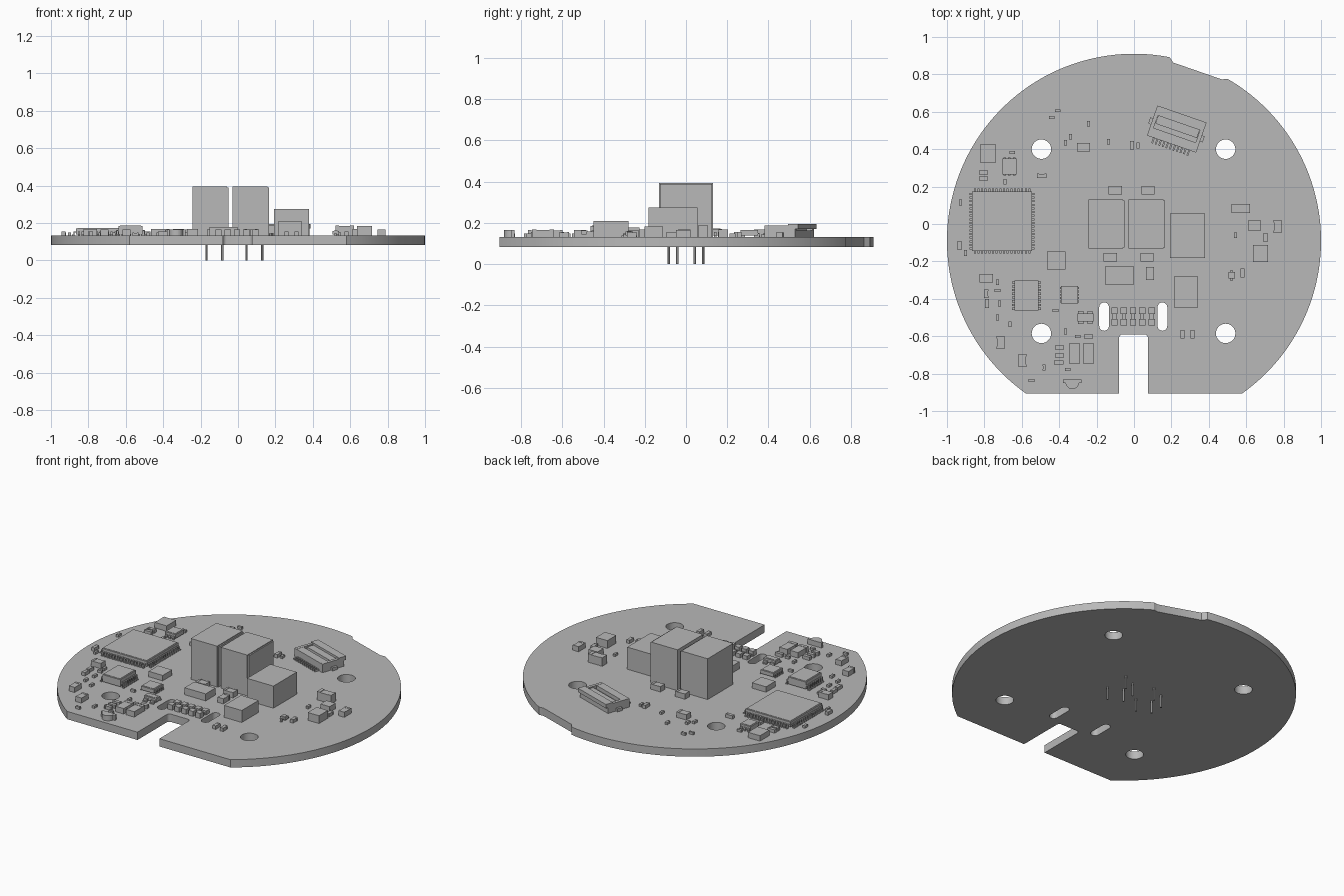
import bpy, bmesh, math
from mathutils import Matrix, Vector

cube = bpy.data.objects.get("Cube")
if cube:
    bpy.data.objects.remove(cube, do_unlink=True)

TOP = 0.133       # upper face of the board
THICK = 0.05

grey = bpy.data.materials.new("plain grey")
grey.use_nodes = True
colour = (0.48, 0.48, 0.48, 1)
grey.diffuse_color = colour
grey.node_tree.nodes["Principled BSDF"].inputs["Base Color"].default_value = colour


def finish(bm, name, smooth=False):
    bmesh.ops.recalc_face_normals(bm, faces=bm.faces)
    mesh = bpy.data.meshes.new(name)
    bm.to_mesh(mesh)
    bm.free()
    mesh.materials.clear()
    mesh.materials.append(grey)
    obj = bpy.data.objects.new(name, mesh)
    bpy.context.collection.objects.link(obj)
    if smooth:
        bpy.ops.object.select_all(action='DESELECT')
        obj.select_set(True)
        bpy.context.view_layer.objects.active = obj
        bpy.ops.object.shade_smooth_by_angle(angle=math.radians(30))
    return obj


def box(bm, x, y, w, d, z0, z1, place=Matrix()):
    """Box centred on x, y, with bottom z0 and top z1, moved by place."""
    m = Matrix.Translation((x, y, (z0 + z1) / 2)) @ Matrix.Diagonal((w, d, z1 - z0, 1))
    bmesh.ops.create_cube(bm, size=1, matrix=place @ m)


def prism(bm, points, z0, z1):
    face = bm.faces.new([bm.verts.new((x, y, z0)) for x, y in points])
    out = bmesh.ops.extrude_face_region(bm, geom=[face])
    verts = [g for g in out["geom"] if isinstance(g, bmesh.types.BMVert)]
    bmesh.ops.translate(bm, verts=verts, vec=(0, 0, z1 - z0))


def block(name, x, y, w, d, height):
    bm = bmesh.new()
    box(bm, x, y, w, d, TOP, TOP + height)
    return finish(bm, name)


def chips(name, w, d, height, spots):
    """Chip parts: a body with slightly taller metal caps on both ends."""
    bm = bmesh.new()
    for x, y in spots:
        box(bm, x, y, w * 0.96, d * 0.96, TOP, TOP + height * 0.95)
        for s in (-1, 1):
            if w > d:
                box(bm, x + s * w * 0.4, y, w * 0.2, d, TOP, TOP + height)
            else:
                box(bm, x, y + s * d * 0.4, w, d * 0.2, TOP, TOP + height)
    return finish(bm, name)


def leaded_chip(name, x, y, w, d, height, count, pitch, reach, sides):
    """Body with bent legs on the given sides (quarter turns from +x)."""
    bm = bmesh.new()
    box(bm, x, y, w, d, TOP + 0.007, TOP + height)
    box(bm, x, y, w - 0.015, d - 0.015, TOP + height, TOP + height + 0.002)
    for side in sides:
        place = Matrix.Translation((x, y, TOP)) @ Matrix.Rotation(side * math.pi / 2, 4, 'Z')
        edge = (w if side % 2 == 0 else d) / 2
        for i in range(count):
            v = (i - (count - 1) / 2) * pitch
            thick = pitch * 0.55
            box(bm, edge + reach * 0.25, v, reach * 0.5, thick, height * 0.45, height * 0.6, place)
            box(bm, edge + reach * 0.5, v, reach * 0.25, thick, 0, height * 0.6, place)
            box(bm, edge + reach * 0.75, v, reach * 0.5, thick, 0, 0.006, place)
    return finish(bm, name)


def arc(cx, cy, r, a0, a1, n):
    return [(cx + r * math.cos(a0 + (a1 - a0) * i / n),
             cy + r * math.sin(a0 + (a1 - a0) * i / n)) for i in range(n + 1)]


# Board: round outline with a shallow side notch, flat front edge and slot
corner = math.asin(0.815)
rim = arc(0, -0.09, 1, -corner, math.pi + corner, 150)
notch = [(0.5, 0.776), (0.47, 0.773), (0.21, 0.863), (0.19, 0.892)]
before = [p for p in rim if p[1] < 0 and p[0] > 0 or p[0] > 0.5]
after = [p for p in rim if p not in before and p[0] < 0.19]
quarter = math.pi / 2
slot = ([(-0.08, -0.905)] + arc(-0.06, -0.61, 0.02, 2 * quarter, quarter, 5)
        + arc(0.055, -0.61, 0.02, quarter, 0, 5) + [(0.075, -0.905)])
loops = [before + notch + after + slot]
for x in (-0.495, 0.49):
    for y in (0.4, -0.585):
        loops.append(arc(x, y, 0.052, 0, 2 * math.pi, 32)[:-1])
for x in (-0.16, 0.152):
    loops.append(arc(x, -0.445, 0.026, 0, math.pi, 10)
                 + arc(x, -0.545, 0.026, math.pi, 2 * math.pi, 10))

curve = bpy.data.curves.new("board_outline", 'CURVE')
curve.dimensions = '2D'
curve.fill_mode = 'BOTH'
curve.extrude = THICK / 2
for loop in loops:
    spline = curve.splines.new('POLY')
    spline.points.add(len(loop) - 1)
    for point, (x, y) in zip(spline.points, loop):
        point.co = (x, y, 0, 1)
    spline.use_cyclic_u = True
outline = bpy.data.objects.new("board_outline", curve)
bpy.context.collection.objects.link(outline)
graph = bpy.context.evaluated_depsgraph_get()
flat = bpy.data.meshes.new_from_object(outline.evaluated_get(graph))
bm = bmesh.new()
bm.from_mesh(flat)
bmesh.ops.remove_doubles(bm, verts=bm.verts, dist=0.0001)
bmesh.ops.translate(bm, verts=bm.verts, vec=(0, 0, TOP - THICK / 2))
for f in bm.faces:
    f.material_index = 0
bpy.data.objects.remove(outline, do_unlink=True)
bpy.data.meshes.remove(flat)
finish(bm, "board", smooth=True)

# Two tall blocks with pins passing through the board
for name, x in (("left_tall", 0.067), ("right_tall", -0.147)):
    bm = bmesh.new()
    box(bm, x - 0.004, 0, 0.187, 0.26, TOP, 0.395)
    box(bm, x + 0.0935, 0, 0.008, 0.25, TOP, 0.39)
    finish(bm, name + "_block")
    bm = bmesh.new()
    for px, py in ((-0.022, 0.042), (0.063, 0.083)):
        for s in (-1, 1):
            m = Matrix.Translation((x + px, s * py, 0.07))
            bmesh.ops.create_cone(bm, cap_ends=True, segments=12, radius1=0.006,
                                  radius2=0.006, depth=0.14, matrix=m)
    finish(bm, name + "_pins", smooth=True)

# Larger plain parts
block("power_block", 0.285, -0.063, 0.187, 0.237, 0.142)
block("inductor", 0.278, -0.363, 0.125, 0.17, 0.077)
block("wide_capacitor", -0.077, -0.275, 0.15, 0.1, 0.045)
block("crystal", -0.78, 0.377, 0.085, 0.095, 0.035)
block("regulator", -0.415, -0.195, 0.1, 0.095, 0.035)
block("right_edge_block", 0.677, -0.157, 0.08, 0.09, 0.05)
block("right_edge_chip", 0.645, -0.008, 0.065, 0.06, 0.035)

# Chips with legs
leaded_chip("main_processor", -0.705, 0.015, 0.32, 0.32, 0.038, 16, 0.0195, 0.022, range(4))
leaded_chip("memory_chip", -0.575, -0.383, 0.127, 0.16, 0.052, 8, 0.02, 0.022, (0, 2))
leaded_chip("driver_chip", -0.345, -0.378, 0.092, 0.095, 0.03, 5, 0.018, 0.008, (0, 2))
leaded_chip("sensor_chip", -0.666, 0.307, 0.075, 0.085, 0.032, 3, 0.025, 0.01, (1, 3))
leaded_chip("transistor", -0.26, -0.5, 0.085, 0.045, 0.03, 2, 0.05, 0.018, (1, 3))
leaded_chip("small_transistor", 0.522, -0.275, 0.035, 0.035, 0.025, 1, 0.02, 0.02, (1, 3))

# Chip parts grouped by size
chips("wide_capacitors", 0.07, 0.046, 0.035,
      [(-0.27, 0.41), (-0.1, 0.18), (0.075, 0.18), (-0.127, -0.178), (0.07, -0.178),
       (-0.79, -0.29)])
chips("long_capacitor", 0.1, 0.048, 0.055, [(0.57, 0.083)])
chips("upright_capacitors", 0.058, 0.107, 0.035, [(-0.318, -0.693), (-0.243, -0.693)])
chips("medium_parts", 0.042, 0.07, 0.033,
      [(0.085, -0.265), (-0.713, -0.633), (-0.597, -0.73), (0.768, -0.013)])
chips("wide_resistors", 0.05, 0.022, 0.022,
      [(-0.805, 0.275), (-0.805, 0.243), (-0.493, 0.258), (-0.243, -0.602),
       (-0.398, -0.66), (-0.398, -0.703), (-0.402, -0.74)])
chips("upright_resistors", 0.022, 0.046, 0.022,
      [(-0.933, -0.115), (-0.01, 0.42), (-0.785, -0.425), (-0.79, -0.372), (0.703, -0.072),
       (0.58, -0.262), (0.26, -0.59), (0.313, -0.59)])
chips("tiny_wide_parts", 0.03, 0.015, 0.016,
      [(-0.65, 0.382), (-0.408, 0.605), (-0.44, 0.57), (-0.73, -0.355), (-0.548, -0.837),
       (-0.42, -0.463), (-0.3, -0.602), (-0.355, -0.778)])
chips("tiny_upright_parts", 0.016, 0.03, 0.016,
      [(-0.69, 0.225), (-0.928, 0.115), (-0.9, -0.155), (-0.243, 0.535), (-0.34, 0.467),
       (-0.367, 0.435), (-0.137, 0.44), (0.022, 0.42), (-0.73, -0.312), (-0.72, -0.425),
       (-0.73, -0.5), (-0.662, -0.537), (-0.48, -0.767), (-0.367, -0.575), (0.543, -0.06)])

# Edge lamp with a rounded lens
bm = bmesh.new()
box(bm, -0.33, -0.84, 0.1, 0.018, TOP, TOP + 0.033)
prism(bm, arc(-0.33, -0.845, 0.037, math.pi, 2 * math.pi, 14), TOP, TOP + 0.033)
finish(bm, "edge_lamp")

# Row of spring contacts between the two slots
bm = bmesh.new()
for i in range(5):
    x = -0.104 + i * 0.0495
    box(bm, x, -0.465, 0.034, 0.035, TOP, TOP + 0.025)
    box(bm, x, -0.495, 0.02, 0.045, TOP, TOP + 0.014)
    box(bm, x, -0.525, 0.034, 0.035, TOP, TOP + 0.032)
finish(bm, "spring_contacts")

# Angled ribbon socket: base, front bar, end posts, flap, legs and side tabs
bm = bmesh.new()
place = Matrix.Translation((0.227, 0.503, TOP)) @ Matrix.Rotation(-0.335, 4, 'Z')
box(bm, 0, 0, 0.26, 0.15, 0, 0.03, place)
box(bm, 0, -0.055, 0.278, 0.05, 0, 0.054, place)
box(bm, 0, 0.065, 0.278, 0.05, 0.037, 0.062, place)
box(bm, 0, 0.02, 0.235, 0.05, 0.025, 0.048, place)
for s in (-1, 1):
    box(bm, s * 0.129, 0, 0.02, 0.15, 0, 0.055, place)
    box(bm, s * 0.145, 0, 0.018, 0.035, 0, 0.02, place)
for i in range(11):
    box(bm, (i - 5) * 0.02, -0.09, 0.009, 0.04, 0, 0.012, place)
finish(bm, "ribbon_socket")
